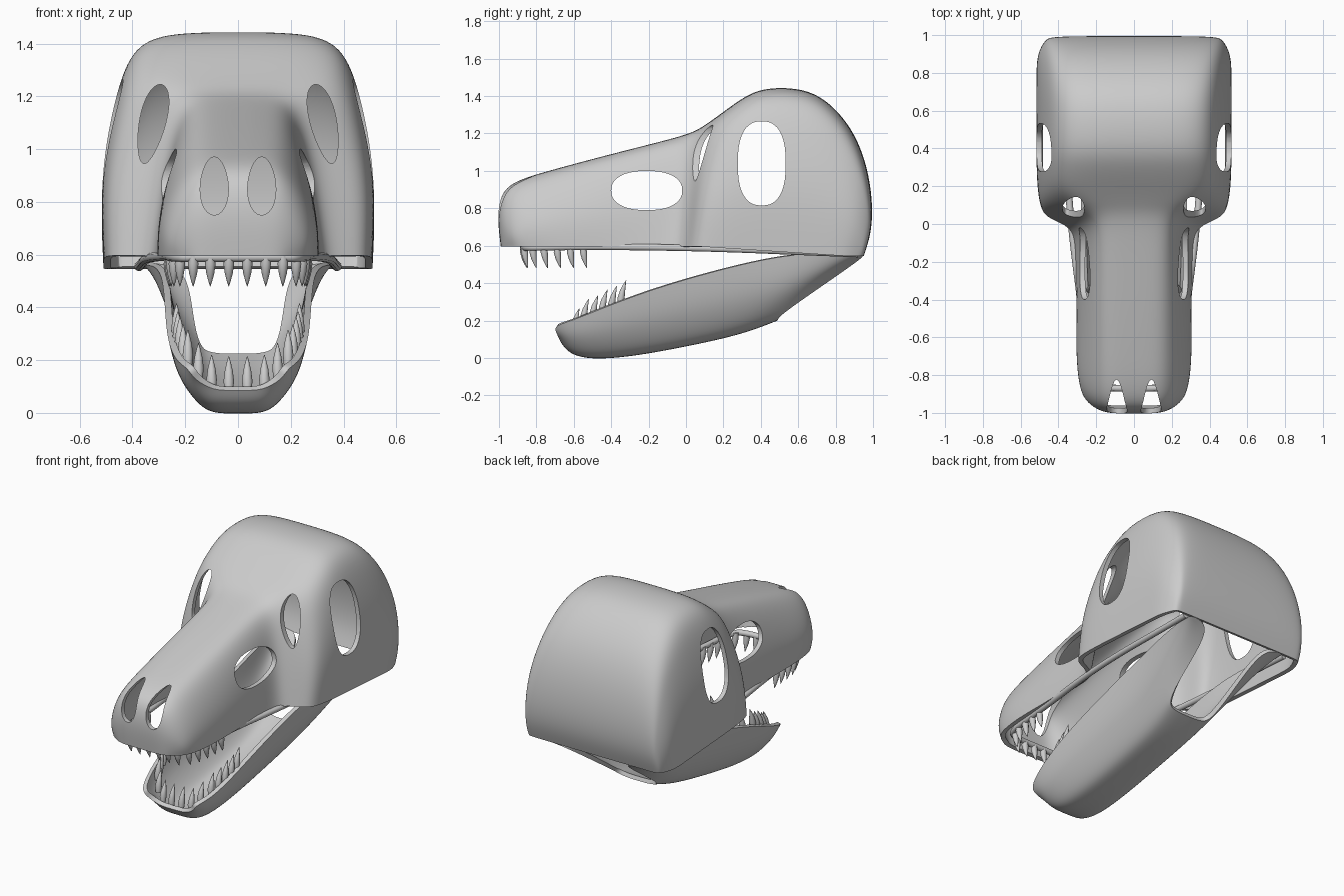
import bpy, bmesh, math
from mathutils import Vector

if "Cube" in bpy.data.objects:
    bpy.data.objects.remove(bpy.data.objects["Cube"])


def new_object(name, bm):
    me = bpy.data.meshes.new(name)
    bm.to_mesh(me)
    bm.free()
    ob = bpy.data.objects.new(name, me)
    bpy.context.collection.objects.link(ob)
    return ob


def loft(name, half_rings, thickness, flip=False, skip=lambda r, c: False):
    """Skin half cross-sections, mirrored over x; shell with thickness."""
    bm = bmesh.new()
    rings = [h + [(-x, y, z) for x, y, z in reversed(h[:-1])] for h in half_rings]
    n = len(rings[0])
    vs = [[bm.verts.new(p) for p in r] for r in rings]
    for r in range(len(vs) - 1):
        for c in range(n - 1):
            if skip(r, min(c, n - 2 - c)):
                continue
            f = [vs[r][c], vs[r][c + 1], vs[r + 1][c + 1], vs[r + 1][c]]
            bm.faces.new(f[::-1] if flip else f)
    for v in [v for v in bm.verts if not v.link_faces]:
        bm.verts.remove(v)
    ob = new_object(name, bm)
    sub = ob.modifiers.new("smooth", 'SUBSURF')
    sub.levels = sub.render_levels = 3
    sol = ob.modifiers.new("shell", 'SOLIDIFY')
    sol.thickness, sol.offset = thickness, -1
    return ob


def finish(ob, angle=40):
    bpy.ops.object.select_all(action='DESELECT')
    ob.select_set(True)
    bpy.context.view_layer.objects.active = ob
    bpy.ops.object.convert(target='MESH')
    bpy.ops.object.shade_smooth_by_angle(angle=math.radians(angle))


def lerp(a, b, t):
    return a + (b - a) * t


def rim_z(y):
    return 0.595 if y < 0 else lerp(0.6, 0.545, min(1, y / 0.85))


# skull: top y, top z, top half width, mid half width, rim half width, rim y
SKULL = [
    (-.99, .595, .13, .20, .23, -.94),
    (-1.01, .75, .15, .27, .275, -.89),
    (-.99, .885, .155, .295, .295, -.79),
    (-.91, .95, .165, .305, .305, -.68),
    (-.70, 1.01, .17, .305, .305, -.55),
    (-.40, 1.09, .175, .30, .305, -.38),
    (-.10, 1.165, .18, .285, .31, -.15),
    (.04, 1.205, .20, .285, .32, -.01),
    (.11, 1.25, .29, .47, .475, .03),
    (.18, 1.30, .375, .515, .505, .12),
    (.30, 1.39, .385, .525, .51, .30),
    (.41, 1.445, .385, .525, .51, .45),
    (.61, 1.445, .385, .525, .51, .60),
    (.75, 1.385, .39, .525, .51, .72),
    (.89, 1.23, .405, .525, .51, .82),
    (.97, 1.03, .425, .515, .50, .87),
    (1.0, .82, .44, .49, .485, .91),
    (.99, .66, .435, .475, .475, .93),
    (.95, .545, .42, .46, .465, .94),
]


def skull_ring(yt, zt, wt, wm, wb, yb):
    zb = rim_z(yb)
    p = lambda w, t: (w, lerp(yb, yt, t), lerp(zb, zt, t))
    return [p(wb, 0), p(wm, .38), p(lerp(wm, wt, .5) + .005, .76),
            p(wt, .97), p(wt * .5, 1), p(0, 1)]


skull = loft("skull", [skull_ring(*r) for r in SKULL], 0.028, flip=True)

# openings: rounded prisms for nostrils, snout, brow and side windows
cut = bmesh.new()


def opening(axis, a, b, ra, rb, start, end, tilt=0, power=2, taper=0):
    for s in (1, -1):
        loops = []
        for d in (start, end):
            loop = []
            for i in range(40):
                th = 2 * math.pi * i / 40
                c, n = math.cos(th), math.sin(th)
                u = ra * math.copysign(abs(c) ** (2 / power), c)
                v = rb * math.copysign(abs(n) ** (2 / power), n)
                u *= 1 - taper * v / rb
                u -= math.tan(tilt) * v
                pos = (s * d, a + u, b + v) if axis == 'X' else (s * (a + u), d, b + v)
                loop.append(cut.verts.new(pos))
            loops.append(loop)
        for i in range(40):
            j = (i + 1) % 40
            cut.faces.new((loops[0][i], loops[0][j], loops[1][j], loops[1][i]))
        cut.faces.new(loops[0])
        cut.faces.new(loops[1])


opening('Y', .09, .86, .053, .11, -1.2, -.7, taper=.12)
opening('X', -.21, .895, .19, .105, .10, .60, power=2.3)
opening('Y', .325, 1.095, .05, .15, .02, .22, tilt=.2, taper=-.2)
opening('X', .405, 1.04, .128, .225, .28, .80, power=2.5)
bmesh.ops.recalc_face_normals(cut, faces=cut.faces)
cutter = new_object("opening_cutter", cut)
cutter.hide_render = True
bo = skull.modifiers.new("openings", 'BOOLEAN')
bo.operation, bo.solver, bo.object = 'DIFFERENCE', 'EXACT', cutter
finish(skull)
bpy.data.objects.remove(cutter)

# lower jaw: edge y, edge z, edge half width, bottom y, bottom z
JAW = [
    (-.71, .17, .19, -.67, .085),
    (-.62, .195, .235, -.63, .025),
    (-.45, .265, .265, -.52, -.01),
    (-.20, .36, .275, -.30, .005),
    (.10, .45, .28, 0, .06),
    (.40, .525, .29, .30, .125),
    (.60, .555, .315, .49, .20),
    (.78, .56, .34, .70, .355),
    (.95, .56, .37, .94, .53),
]


def jaw_ring(ye, ze, we, yb, zb):
    p = lambda w, t: (w * we, lerp(ye, yb, t), lerp(ze, zb, t))
    return [p(1, 0), p(.88, .5), p(.54, .93), p(.3, 1), p(0, 1)]


# the floor stops before the hinge, leaving two rear arms
jaw = loft("lower_jaw", [jaw_ring(*r) for r in JAW], 0.026,
           skip=lambda r, c: r >= 6 and c >= 2)
finish(jaw)

# upper gum rail running from the snout to the hinge
half = [(0, -.87, .59), (.15, -.87, .59), (.25, -.84, .59), (.27, -.5, .595),
        (.33, -.05, .59), (.355, .3, .58), (.365, .65, .565), (.375, .92, .555)]
path = [(-x, y, z) for x, y, z in reversed(half[1:])] + half
cu = bpy.data.curves.new("upper_gum", 'CURVE')
cu.dimensions = '3D'
cu.bevel_depth, cu.bevel_resolution, cu.use_fill_caps = .018, 3, True
sp = cu.splines.new('NURBS')
sp.points.add(len(path) - 1)
for pt, co in zip(sp.points, path):
    pt.co = (*co, 1)
sp.order_u, sp.use_endpoint_u = 3, True
gum = bpy.data.objects.new("upper_gum", cu)
bpy.context.collection.objects.link(gum)
finish(gum)


# teeth: curved cones following each jaw
def teeth(name, spots, height, lean):
    bm = bmesh.new()
    for x, y, z in spots:
        for s in (1, -1):
            prev = None
            for t, r in ((0, .016), (.3, .02), (.6, .015), (.85, .007), (1, .001)):
                c = Vector((s * x, y + lean * t * t, z + height * t))
                ring = [bm.verts.new(c + Vector((r * math.cos(k * math.pi / 5),
                                                 r * math.sin(k * math.pi / 5), 0)))
                        for k in range(10)]
                if prev:
                    for k in range(10):
                        bm.faces.new((prev[k], prev[(k + 1) % 10],
                                      ring[(k + 1) % 10], ring[k]))
                else:
                    bm.faces.new(ring)
                prev = ring
            bm.faces.new(prev)
    bmesh.ops.recalc_face_normals(bm, faces=bm.faces)
    finish(new_object(name, bm), 60)


teeth("upper_teeth", [(.035, -.87, .6), (.105, -.87, .6), (.17, -.865, .6),
                      (.22, -.82, .6), (.243, -.76, .6), (.253, -.69, .6),
                      (.258, -.62, .6), (.262, -.55, .6)], -.12, .02)
teeth("lower_teeth", [(.035, -.63, .08), (.1, -.625, .085), (.15, -.6, .13),
                      (.19, -.55, .18), (.208, -.5, .2), (.22, -.45, .23),
                      (.228, -.4, .25), (.233, -.35, .28)], .135, .03)
